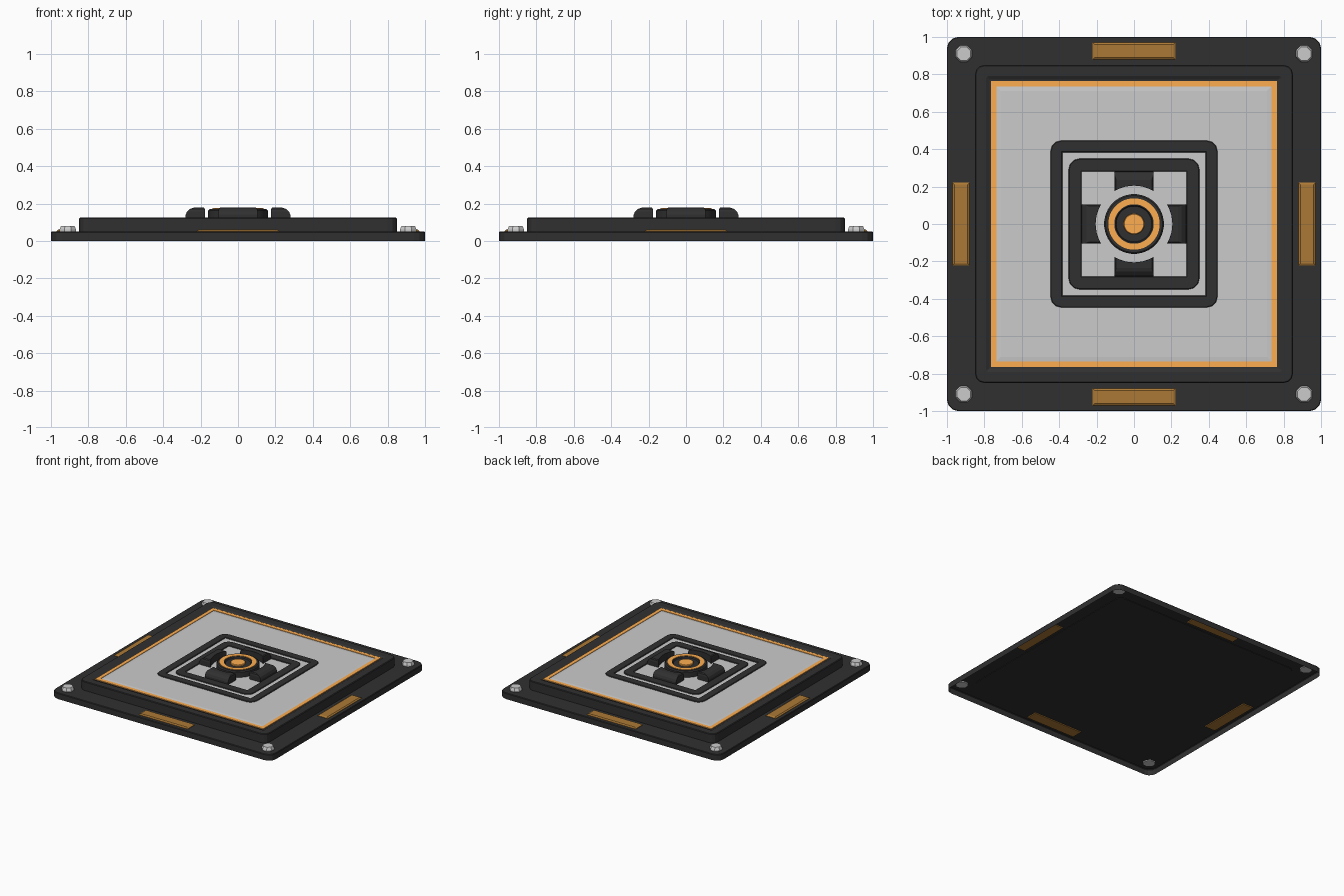
import bpy, bmesh, math
from math import sin, cos, pi

if "Cube" in bpy.data.objects:
    bpy.data.objects.remove(bpy.data.objects["Cube"])


def material(name, rgb):
    m = bpy.data.materials.new(name)
    m.diffuse_color = (*rgb, 1)
    m.use_nodes = True
    m.node_tree.nodes["Principled BSDF"].inputs["Base Color"].default_value = m.diffuse_color
    return m


DARK = material("dark_metal", (0.03, 0.03, 0.03))
ORANGE = material("orange_glow", (1.0, 0.42, 0.08))
AMBER = material("amber_strip", (0.41, 0.19, 0.035))


def loft(name, loops, mat=None, cap_start=False, cap_end=False, wrap=False):
    """Join closed loops of equal length with quads, optionally capping the ends."""
    bm = bmesh.new()
    rows = [[bm.verts.new(p) for p in loop] for loop in loops]
    pairs = list(zip(rows, rows[1:])) + ([(rows[-1], rows[0])] if wrap else [])
    for a, b in pairs:
        n = len(a)
        for i in range(n):
            j = (i + 1) % n
            bm.faces.new((a[i], a[j], b[j], b[i]))
    if cap_start:
        bm.faces.new(rows[0][::-1])
    if cap_end:
        bm.faces.new(rows[-1])
    bmesh.ops.remove_doubles(bm, verts=bm.verts, dist=1e-5)
    me = bpy.data.meshes.new(name)
    bm.to_mesh(me)
    bm.free()
    ob = bpy.data.objects.new(name, me)
    bpy.context.collection.objects.link(ob)
    if mat:
        me.materials.append(mat)
    return ob


def square(h, z, r=0.0, seg=3, hy=None, cx=0, cy=0):
    """Rounded rectangle loop; mirrored corners are reversed by the angle sweep."""
    hy = hy or h
    pts = []
    for k, (sx, sy) in enumerate(((1, 1), (-1, 1), (-1, -1), (1, -1))):
        for i in range(seg + 1):
            a = (k + i / seg) * pi / 2
            pts.append((cx + sx * (h - r) + r * cos(a), cy + sy * (hy - r) + r * sin(a), z))
    return pts


def circle(r, z, n=32, cx=0, cy=0):
    return [(cx + r * cos((i + .5) * 2 * pi / n), cy + r * sin((i + .5) * 2 * pi / n), z)
            for i in range(n)]


def turn(loop, k):
    c, s = round(cos(k * pi / 2)), round(sin(k * pi / 2))
    return [(c * x - s * y, s * x + c * y, z) for x, y, z in loop]


# rim plate, open underneath
loft("rim_plate", [square(h, z, r) for h, z, r in (
    (1, 0, .06), (1, .045, .06), (.996, .05, .056), (.84, .05, .04))], DARK)

# raised body, closed underneath, with a recessed top
loft("raised_body", [square(h, z, r) for h, z, r in (
    (.85, .046, .05), (.85, .119, .05), (.845, .124, .045),
    (.79, .124, .01), (.772, .115, 0))], DARK, cap_start=True, cap_end=True)

# glowing border and grey top panel
loft("glow_border", [square(h, z) for h, z in (
    (.765, .115), (.765, .121), (.735, .121), (.735, .115))], ORANGE)
loft("top_panel", [square(h, z) for h, z in (
    (.737, .116), (.737, .117), (.71, .120))], cap_end=True)

# two square rings around the hub
for name, o, i in (("outer_ring", .447, .383), ("inner_ring", .35, .28)):
    loft(name, [square(h, z, r) for h, z, r in (
        (o, .118, .06), (o, .122, .06), (o - .004, .126, .056), (i + .004, .126, 0),
        (i, .122, 0), (i, .118, 0))], DARK)

# four clamp arms, hollowed to follow the hub
w = .105
for k in range(4):
    loops = []
    for y, z, d in ((.28, .118, 0), (.28, .14, 0), (.272, .158, 0), (.255, .172, .003), (.235, .178, .01)):
        xs = [(w - d) * (1 - 2 * i / 8) for i in range(9)]
        inner = [(x, math.sqrt(.205 ** 2 - x * x), z) for x in reversed(xs)]
        loops.append(turn([(w - d, y, z), (d - w, y, z)] + inner[::1], k))
    loft(f"clamp_arm_{k + 1}", loops, DARK, cap_start=True, cap_end=True)

# round hub with glowing ring and core
hub = loft("hub", [circle(r, z) for r, z in (
    (.16, .118), (.16, .163), (.152, .171), (.1, .171), (.095, .162))],
    DARK, cap_start=True, cap_end=True)
ring = loft("hub_glow_ring", [circle(r, z) for r, z in (
    (.138, .168), (.138, .175), (.106, .175), (.106, .168))], ORANGE)
core = loft("hub_core", [circle(r, z) for r, z in (
    (.056, .16), (.056, .171), (.052, .174))], ORANGE, cap_end=True)

# amber strips on each side of the rim
for k in range(4):
    loft(f"rim_strip_{k + 1}",
         [turn(square(h, z, hy=hy, cy=.925), k) for h, hy, z in (
             (.222, .046, .043), (.222, .046, .053), (.21, .036, .06))],
         AMBER, cap_start=True, cap_end=True)

# corner bolts
for k in range(4):
    loft(f"corner_bolt_{k + 1}",
         [turn(circle(r, z, 8, .91, .91), k) for r, z in ((.048, .042), (.048, .06), (.039, .08))],
         cap_start=True, cap_end=True)

# smooth the round parts only
for ob in (hub, ring, core):
    bpy.ops.object.select_all(action='DESELECT')
    ob.select_set(True)
    bpy.context.view_layer.objects.active = ob
    bpy.ops.object.shade_smooth_by_angle(angle=math.radians(30))
